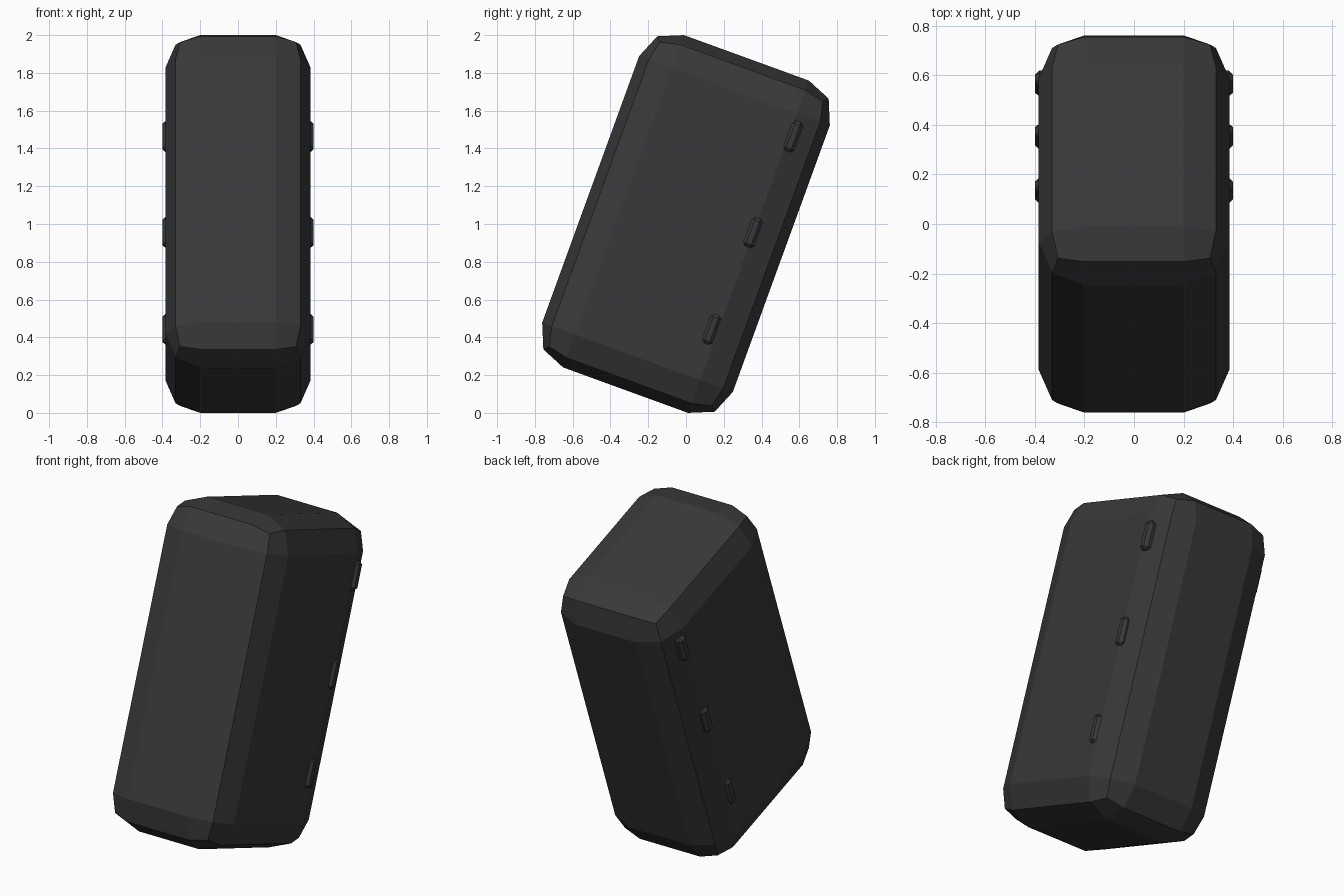
import bpy, bmesh, math
from mathutils import Matrix, Vector

if "Cube" in bpy.data.objects:
    bpy.data.objects.remove(bpy.data.objects["Cube"])

charcoal = bpy.data.materials.new("charcoal plastic")
charcoal.diffuse_color = (0.04, 0.04, 0.04, 1)
charcoal.use_nodes = True
charcoal.node_tree.nodes["Principled BSDF"].inputs["Base Color"].default_value = charcoal.diffuse_color

# Whole model leans back 20 degrees about its middle
LEAN = Matrix.Translation((0, 0, 1)) @ Matrix.Rotation(math.radians(-20), 4, 'X')


def bevelled_box(name, centre, size, bevel, segments):
    bm = bmesh.new()
    bmesh.ops.create_cube(bm, size=1)
    bmesh.ops.scale(bm, vec=size, verts=bm.verts)
    bmesh.ops.bevel(bm, geom=bm.edges[:], offset=bevel, offset_type='OFFSET',
                    segments=segments, profile=0.5, affect='EDGES')
    bmesh.ops.translate(bm, vec=Vector(centre), verts=bm.verts)
    bm.transform(LEAN)
    mesh = bpy.data.meshes.new(name)
    bm.to_mesh(mesh)
    bm.free()
    mesh.materials.append(charcoal)
    obj = bpy.data.objects.new(name, mesh)
    bpy.context.collection.objects.link(obj)
    return obj


# Main case
bevelled_box("case_body", (0, 0, 0), (0.77, 1.074, 1.872), 0.185, 2)

# Three small side studs on each side, on a slightly slanted line near the back
for label, y, z in (("upper", 0.374, 0.629), ("middle", 0.348, 0.079), ("lower", 0.318, -0.478)):
    for side, s in (("right", 1), ("left", -1)):
        bevelled_box(f"{label}_{side}_stud", (s * 0.365, y, z), (0.07, 0.064, 0.168), 0.018, 1)
